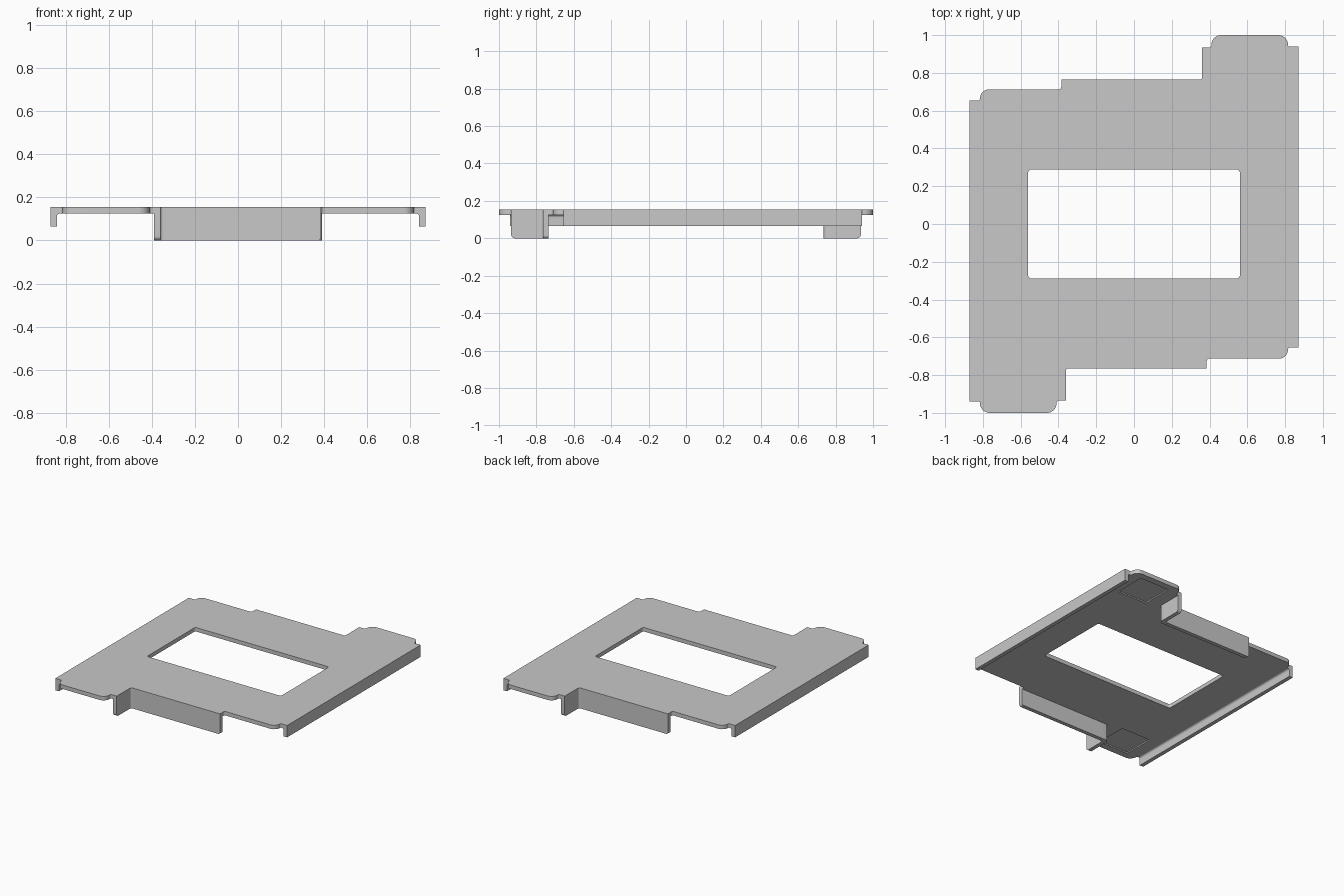
import bpy
import bmesh
import math
from mathutils import Vector, Matrix

old = bpy.data.objects.get("Cube")
if old:
    bpy.data.objects.remove(old, do_unlink=True)

TOP, UNDER, SHEET = 0.155, 0.125, 0.03
BURIED = 0.14            # flange tops end inside the plate
WIDE = 0.87

grey = bpy.data.materials.new("sheet_metal_grey")
grey.use_nodes = True
colour = (0.58, 0.58, 0.58, 1)
grey.diffuse_color = colour
grey.node_tree.nodes["Principled BSDF"].inputs["Base Color"].default_value = colour


def rounded(points, steps=6):
    """Turn (u, v, radius) corners into an outline with arcs."""
    out = []
    corners = [(Vector(p[:2]), p[2] if len(p) > 2 else 0) for p in points]
    for i, (p, r) in enumerate(corners):
        if not r:
            out.append(p)
            continue
        a = (corners[i - 1][0] - p).normalized()
        b = (corners[(i + 1) % len(corners)][0] - p).normalized()
        half = a.angle(b) / 2
        centre = p + (a + b).normalized() * (r / math.sin(half))
        start = p + a * (r / math.tan(half)) - centre
        end = p + b * (r / math.tan(half)) - centre
        for k in range(steps + 1):
            out.append(centre + start.lerp(end, k / steps).normalized() * r)
    return out


def prism(name, points, axis, low, high):
    """Extrude an outline along an axis."""
    place = {"x": lambda u, v: (low, u, v),
             "y": lambda u, v: (u, low, v),
             "z": lambda u, v: (u, v, low)}[axis]
    bm = bmesh.new()
    face = bm.faces.new([bm.verts.new(place(*p)) for p in rounded(points)])
    move = Vector([high - low if axis == c else 0 for c in "xyz"])
    new = bmesh.ops.extrude_face_region(bm, geom=[face])["geom"]
    bmesh.ops.translate(bm, vec=move,
                        verts=[g for g in new if isinstance(g, bmesh.types.BMVert)])
    bmesh.ops.recalc_face_normals(bm, faces=bm.faces[:])
    mesh = bpy.data.meshes.new(name)
    bm.to_mesh(mesh)
    bm.free()
    mesh.materials.append(grey)
    obj = bpy.data.objects.new(name, mesh)
    bpy.context.collection.objects.link(obj)
    return obj


def box(x0, x1, y0, y1, r=0):
    return [(x0, y0, r), (x1, y0, r), (x1, y1, r), (x0, y1, r)]


def combine(body, tool, operation):
    mod = body.modifiers.new(operation, "BOOLEAN")
    mod.operation, mod.solver, mod.object = operation, "EXACT", tool
    bpy.context.view_layer.objects.active = body
    bpy.ops.object.modifier_apply(modifier=mod.name)
    bpy.data.objects.remove(tool, do_unlink=True)


# Plate: half of the outline, repeated by a half turn
half = [(-WIDE, -0.94), (-0.815, -0.94, 0.008), (-0.815, -1, 0.05),
        (-0.41, -1, 0.05), (-0.41, -0.935, 0.012), (-0.36, -0.935),
        (-0.36, -0.765, 0.012), (0.385, -0.765), (0.385, -0.712, 0.015),
        (0.815, -0.712, 0.045), (0.815, -0.655, 0.008), (WIDE, -0.655)]
outline = half + [(-p[0], -p[1], *p[2:]) for p in half]
plate = prism("mounting_plate", outline, "z", UNDER, TOP)

# Window
combine(plate, prism("window_cutter", box(-0.56, 0.56, -0.288, 0.288, 0.015),
                     "z", 0, 0.3), "DIFFERENCE")

half_turn = Matrix.Rotation(math.pi, 4, "Z")
for turn in (Matrix.Identity(4), half_turn):
    inner = WIDE - SHEET
    parts = [
        # Long side flange with a rounded inner bend
        (prism("side_flange",
               [(-WIDE, 0.065), (-inner, 0.065), (-inner, UNDER, 0.014),
                (-0.82, UNDER), (-0.82, BURIED), (-WIDE, BURIED)],
               "y", -0.94, 0.655), "UNION"),
        # Deep end flange
        (prism("end_flange",
               [(-0.33, 0), (0.385, 0, 0.015), (0.385, BURIED), (-0.33, BURIED)],
               "y", -0.765, -0.735), "UNION"),
        # Return tab beside the lobe
        (prism("return_tab",
               [(-0.935, 0, 0.02), (-0.8, 0), (-0.8, BURIED), (-0.935, BURIED)],
               "x", -0.39, -0.36), "UNION"),
        # Bend joining the tab to the end flange
        (prism("corner_bend",
               [(-0.39, -0.81), (-0.36, -0.81), (-0.36, -0.765, 0.012),
                (-0.32, -0.765), (-0.32, -0.735), (-0.39, -0.735, 0.025)],
               "z", 0, BURIED), "UNION"),
        # Shallow square recess under the lobe
        (prism("recess_cutter", box(-0.735, -0.49, -0.95, -0.71),
               "z", 0.1, UNDER + 0.009), "DIFFERENCE"),
    ]
    for tool, operation in parts:
        tool.data.transform(turn)
        combine(plate, tool, operation)

bpy.ops.object.select_all(action="DESELECT")
plate.select_set(True)
bpy.context.view_layer.objects.active = plate
bpy.ops.object.shade_smooth_by_angle(angle=math.radians(30))
